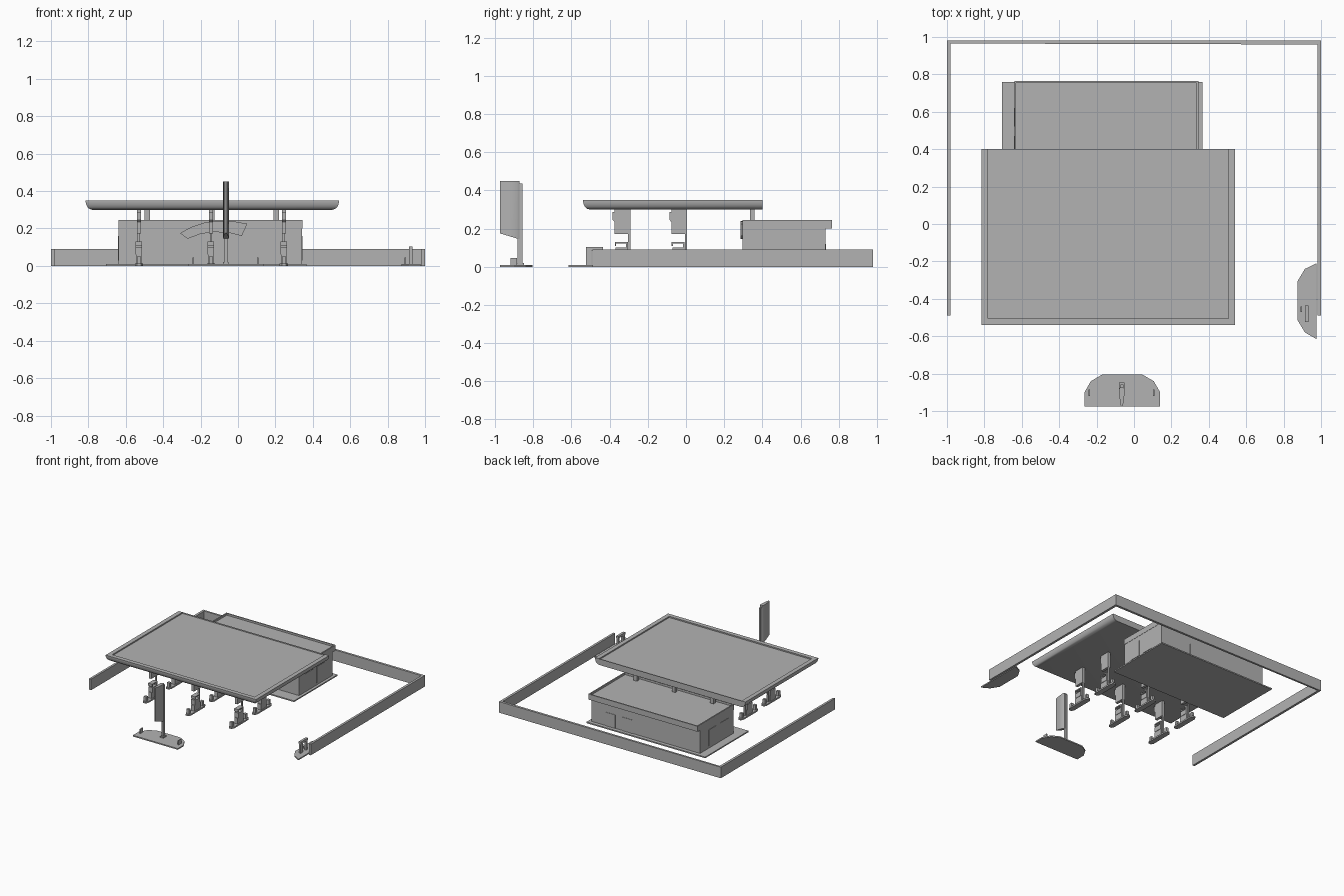
import bpy, bmesh
from mathutils import Vector

old = bpy.data.objects.get("Cube")
if old:
    bpy.data.objects.remove(old, do_unlink=True)

grey = bpy.data.materials.new("plain_grey")
grey.use_nodes = True
COLOUR = (0.45, 0.45, 0.45, 1)
grey.diffuse_color = COLOUR
grey.node_tree.nodes["Principled BSDF"].inputs["Base Color"].default_value = COLOUR


def finish(bm, name, smooth=False):
    bmesh.ops.recalc_face_normals(bm, faces=bm.faces)
    mesh = bpy.data.meshes.new(name)
    bm.to_mesh(mesh)
    bm.free()
    mesh.materials.append(grey)
    obj = bpy.data.objects.new(name, mesh)
    bpy.context.collection.objects.link(obj)
    if smooth:
        bpy.ops.object.select_all(action='DESELECT')
        obj.select_set(True)
        bpy.context.view_layer.objects.active = obj
        bpy.ops.object.shade_smooth_by_angle(angle=0.6)
    return obj


def box(name, x, y, z):
    """Box from (low, high) ranges on each axis."""
    bm = bmesh.new()
    bmesh.ops.create_cube(bm, size=1)
    for v in bm.verts:
        v.co = Vector([(a + b) / 2 + c * (b - a) for (a, b), c in zip((x, y, z), v.co)])
    return finish(bm, name)


def prism(name, points, axis, low, high):
    """Extrude a closed 2D outline along one axis."""
    bm = bmesh.new()

    def place(p, depth):
        co = list(p)
        co.insert("xyz".index(axis), depth)
        return bm.verts.new(co)
    face = bm.faces.new([place(p, low) for p in points])
    move = Vector([high - low if a == axis else 0 for a in "xyz"])
    new = bmesh.ops.extrude_face_region(bm, geom=[face])["geom"]
    bmesh.ops.translate(bm, vec=move, verts=[g for g in new if isinstance(g, bmesh.types.BMVert)])
    return finish(bm, name)


def loft(name, rings, smooth=False):
    bm = bmesh.new()
    loops = [[bm.verts.new(p) for p in ring] for ring in rings]
    for a, b in zip(loops, loops[1:]):
        for i in range(len(a)):
            j = (i + 1) % len(a)
            bm.faces.new((a[i], a[j], b[j], b[i]))
    bm.faces.new(loops[0])
    bm.faces.new(loops[-1])
    return finish(bm, name, smooth)


def rect(x0, x1, y0, y1, z):
    return [(x0, y0, z), (x1, y0, z), (x1, y1, z), (x0, y1, z)]


# Perimeter wall, open to the front
prism("boundary_wall", [(-1, -0.49), (-0.982, -0.49), (-0.98, 0.965), (0.98, 0.96),
                        (0.982, -0.49), (1, -0.49), (1, 0.98), (-1, 0.98)], "z", 0, 0.09)

# Canopy with rounded underside edge on three sides and a sunken top
profile = [(0.035, 0.30), (0.022, 0.304), (0.011, 0.313), (0.004, 0.326),
           (0, 0.342), (0, 0.35), (0.035, 0.35), (0.035, 0.34)]
loft("canopy", [rect(-0.815 + d, 0.54 - d, -0.54 + d, 0.4, z) for d, z in profile], True)
for x in (-0.485, -0.14, 0.205):
    box("canopy_stub", (x - 0.015, x + 0.015), (0.335, 0.36), (0.235, 0.305))

# Shop building with overhanging fascia and parapet roof
box("shop_slab", (-0.705, 0.365), (0.2, 0.76), (0, 0.01))
box("shop_body", (-0.638, 0.343), (0.297, 0.73), (0.01, 0.2))
L, R, F, B = -0.64, 0.345, 0.295, 0.765
loft("shop_fascia", [rect(L, R, F, B, 0.2), rect(L, R, F, B, 0.245),
                     rect(L + 0.01, R - 0.01, F + 0.01, B - 0.01, 0.245),
                     rect(L + 0.01, R - 0.01, F + 0.01, B - 0.01, 0.23)])
for x in (0.17, 0.02):
    box("back_door", (x - 0.045, x + 0.045), (0.728, 0.733), (0.01, 0.12))
for y in (0.42, 0.57):
    for x in (-0.638, 0.343):
        box("side_window", (x - 0.003, x + 0.003), (y - 0.05, y + 0.05), (0.03, 0.16))

# Curved sign on the shop front
prism("arched_sign", [(-0.31, 0.175), (-0.25, 0.208), (-0.18, 0.231), (-0.1, 0.24),
                      (-0.02, 0.238), (0.05, 0.225), (0.02, 0.16), (-0.05, 0.178),
                      (-0.13, 0.181), (-0.2, 0.171), (-0.27, 0.145)], "y", 0.285, 0.298)


# Fuel pump: island, end bollards, dispenser, hose frame, post and overhead panel
def pump(x, y):
    def part(name, half, y0, y1, z0, z1):
        box(name, (x - half, x + half), (y + y0, y + y1), (z0, z1))
    w, e = 0.022, 0.11
    prism("pump_island", [(x - w, y - e + 0.02), (x - w / 2, y - e), (x + w / 2, y - e),
                          (x + w, y - e + 0.02), (x + w, y + e - 0.02), (x + w / 2, y + e),
                          (x - w / 2, y + e), (x - w, y + e - 0.02)], "z", 0, 0.012)
    for s in (-0.09, 0.085):
        part("pump_bollard", 0.011, s - 0.011, s + 0.011, 0.01, 0.05)
    part("dispenser_base", 0.015, -0.035, 0.04, 0.01, 0.06)
    part("dispenser_body", 0.018, -0.03, 0.035, 0.06, 0.1)
    part("hose_frame_top", 0.018, -0.033, 0.035, 0.122, 0.13)
    part("hose_frame_leg", 0.018, 0.025, 0.035, 0.1, 0.122)
    part("hose_frame_hook", 0.018, -0.033, -0.026, 0.108, 0.122)
    part("pump_post", 0.006, 0.036, 0.048, 0.01, 0.3)
    prism("pump_panel", [(y - 0.035, 0.172), (y + 0.048, 0.172), (y + 0.048, 0.3),
                         (y - 0.035, 0.3), (y - 0.035, 0.288), (y - 0.044, 0.288),
                         (y - 0.044, 0.245), (y - 0.035, 0.235)], "x", x - 0.011, x + 0.011)


for px in (-0.53, -0.145, 0.245):
    for py in (-0.34, -0.042):
        pump(px, py)

# Price sign island with its small markers
cx = -0.0625
half = [(0.2025, -0.975), (0.2025, -0.9), (0.168, -0.84), (0.107, -0.805)]
outline = [(cx + a, b) for a, b in half] + [(cx - a, b) for a, b in reversed(half)]
prism("sign_island", outline, "z", 0, 0.01)
for x in (-0.24, 0.105):
    box("island_marker", (x - 0.004, x + 0.004), (-0.92, -0.885), (0.01, 0.045))

# Tapered price sign panel with a slanted bottom, on a rear post
sx = -0.065
plan = [(0.005, -0.975), (0.012, -0.93), (0.016, -0.885), (0.009, -0.872)]
plan = [(sx + a, b) for a, b in plan] + [(sx - a, b) for a, b in reversed(plan)]
loft("price_sign", [[(x, y, 0.175 - (y + 0.975) * 0.3) for x, y in plan],
                    [(x, y, 0.45) for x, y in plan]], True)
box("price_sign_post", (sx - 0.008, sx + 0.008), (-0.882, -0.857), (0.01, 0.435))
box("price_sign_foot", (sx - 0.014, sx + 0.014), (-0.89, -0.848), (0.01, 0.02))

# Service island beside the wall end
prism("service_island", [(0.975, -0.21), (0.914, -0.24), (0.875, -0.305), (0.875, -0.515),
                         (0.914, -0.58), (0.975, -0.615)], "z", 0, 0.01)
box("service_post", (0.916, 0.932), (-0.525, -0.495), (0.01, 0.09))
box("service_rear_post", (0.916, 0.932), (-0.455, -0.435), (0.01, 0.09))
box("service_cap", (0.914, 0.934), (-0.525, -0.435), (0.085, 0.103))
box("service_marker", (0.889, 0.897), (-0.47, -0.44), (0.01, 0.045))
